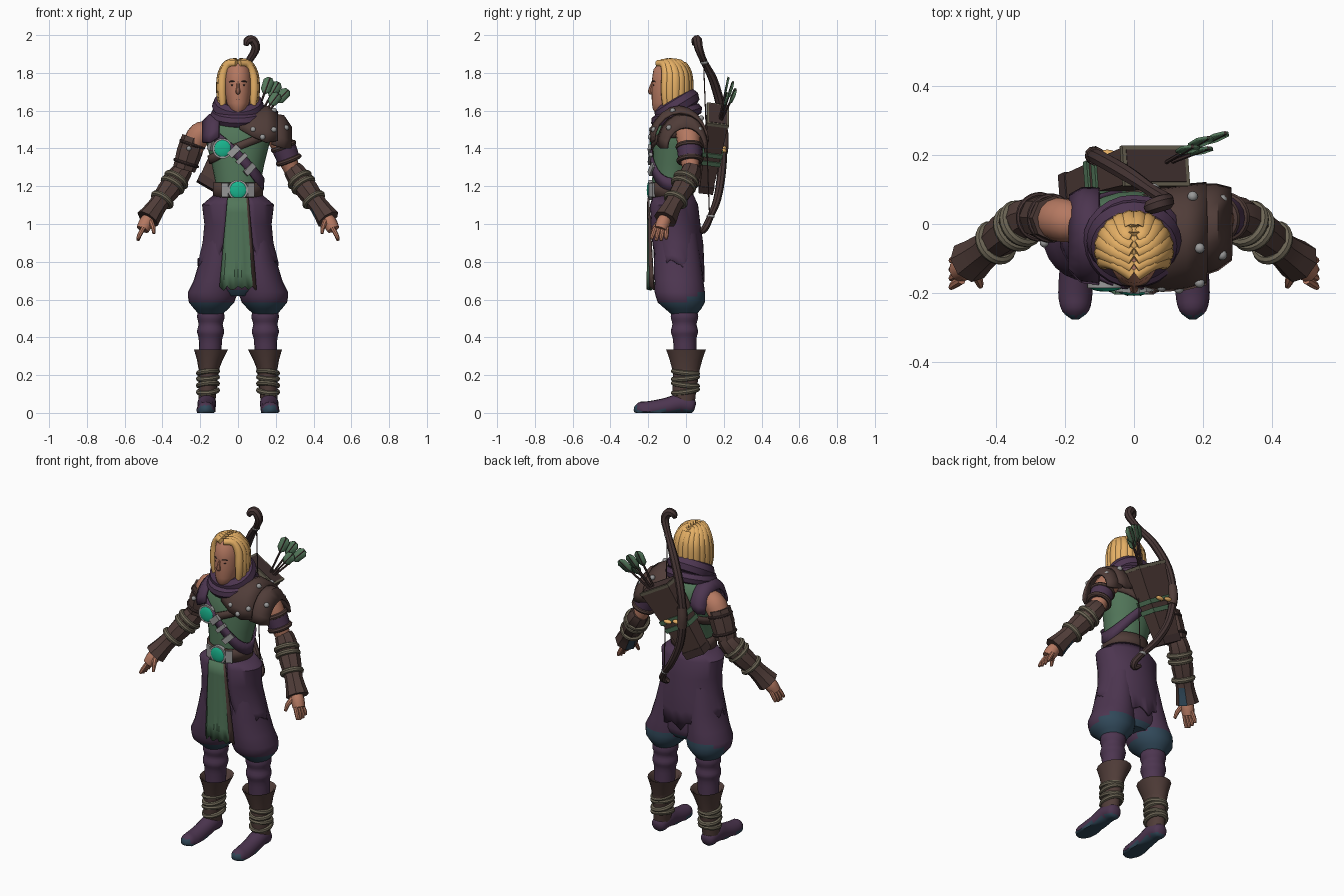
import bpy, bmesh, random
from math import sin, cos, pi, radians
from mathutils import Vector

if "Cube" in bpy.data.objects:
    bpy.data.objects.remove(bpy.data.objects["Cube"])
random.seed(4)
made = []


def colour(name, rgb):
    m = bpy.data.materials.new(name)
    m.use_nodes = True
    m.diffuse_color = (*rgb, 1)
    m.node_tree.nodes["Principled BSDF"].inputs["Base Color"].default_value = (*rgb, 1)
    return m


skin = colour("skin", (.46, .19, .12))
blond = colour("blond hair", (.78, .43, .13))
purple = colour("purple cloth", (.073, .036, .08))
green = colour("green cloth", (.083, .18, .1))
leather = colour("brown leather", (.08, .046, .04))
wrap = colour("olive strap", (.15, .13, .09))
gem = colour("teal gem", (.01, .46, .27))
blue = colour("dark blue cloth", (.03, .065, .1))
metal = colour("grey metal", (.32, .32, .32))
wood = colour("dark wood", (.06, .035, .034))


def loft(name, rings, mat, cap=True, closed=True, thick=0):
    """Skin a list of point rings into one mesh object."""
    bm = bmesh.new()
    rows = [[bm.verts.new(p) for p in ring] for ring in rings]
    n = len(rings[0])
    for a, b in zip(rows, rows[1:]):
        for i in range(n if closed else n - 1):
            j = (i + 1) % n
            bm.faces.new((a[i], a[j], b[j], b[i]))
    if cap:
        bm.faces.new(rows[0])
        bm.faces.new(rows[-1])
    bmesh.ops.recalc_face_normals(bm, faces=bm.faces)
    mesh = bpy.data.meshes.new(name)
    bm.to_mesh(mesh)
    bm.free()
    ob = bpy.data.objects.new(name, mesh)
    bpy.context.collection.objects.link(ob)
    mesh.materials.append(mat)
    if thick:
        solid = ob.modifiers.new("thickness", "SOLIDIFY")
        solid.thickness, solid.offset = thick, 0
    made.append(ob)
    return ob


def oval(cx, cy, z, rx, ry, n=24):
    return [(cx + rx * cos(2 * pi * i / n), cy + ry * sin(2 * pi * i / n), z) for i in range(n)]


def tube(name, points, mat, n=10, steps=3):
    """Round tube through (x, y, z, radius) points, smoothed between them."""
    p = [Vector(q) for q in points]
    p = [2 * p[0] - p[1]] + p + [2 * p[-1] - p[-2]]
    path = []
    for a, b, c, d in zip(p, p[1:], p[2:], p[3:]):
        for k in range(steps):
            t = k / steps
            path.append((2 * b + (c - a) * t + (2 * a - 5 * b + 4 * c - d) * t ** 2
                         + (3 * b - a - 3 * c + d) * t ** 3) / 2)
    path.append(p[-2])
    rings, u = [], None
    for i, q in enumerate(path):
        t = (path[min(i + 1, len(path) - 1)] - path[max(i - 1, 0)]).to_3d().normalized()
        u = t.orthogonal() if u is None else u - t * u.dot(t)
        u.normalize()
        v = t.cross(u)
        r = max(q.w, .002)
        rings.append([q.to_3d() + r * (u * cos(2 * pi * k / n) + v * sin(2 * pi * k / n)) for k in range(n)])
    return loft(name, rings, mat)


def prim(name, kind, mat, loc, scale=(1, 1, 1), rot=(0, 0, 0), **extra):
    getattr(bpy.ops.mesh, f"primitive_{kind}_add")(location=loc, rotation=rot, **extra)
    ob = bpy.context.object
    ob.name, ob.scale = name, scale
    ob.data.materials.append(mat)
    made.append(ob)


def ball(name, mat, loc, scale):
    prim(name, "uv_sphere", mat, loc, scale, segments=16, ring_count=8)


def ring(name, mat, loc, radius, minor, rot=(0, 0, 0), scale=(1, 1, 1)):
    prim(name, "torus", mat, loc, scale, rot, major_radius=radius, minor_radius=minor,
         major_segments=24, minor_segments=8)


def ring_on(name, mat, a, b, t, radius, minor):
    """Ring wrapped round a limb running from a to b."""
    a, b = Vector(a), Vector(b)
    ring(name, mat, a.lerp(b, t), radius, minor, (b - a).to_track_quat("Z", "Y").to_euler())


def paint(ob, mat, rule):
    ob.data.materials.append(mat)
    for face in ob.data.polygons:
        if rule(face.center):
            face.material_index = 1


# Torso: height, centre y, half width, half depth
torso = [(1.13, -.075, .12, .1), (1.22, -.075, .12, .105), (1.32, -.06, .14, .115), (1.42, -.045, .165, .13),
         (1.5, -.035, .18, .13), (1.56, -.03, .15, .1), (1.6, -.04, .08, .07)]
loft("tunic", [oval(0, cy, z, rx, ry) for z, cy, rx, ry in torso], green)


def on_torso(angle, z, gap=.01):
    for low, high in zip(torso, torso[1:]):
        if z <= high[0]:
            break
    t = (z - low[0]) / (high[0] - low[0])
    cy, rx, ry = [p + (q - p) * t for p, q in zip(low[1:], high[1:])]
    return Vector(((rx + gap) * cos(angle), cy + (ry + gap) * sin(angle), z))


def sash(name, mat, mid, slope, width, gap=.01, n=32):
    edges = [[on_torso(2 * pi * i / n, mid + slope * cos(2 * pi * i / n) + side * width / 2, gap)
              for i in range(n)] for side in (-1, 1)]
    loft(name, edges, mat, cap=False, thick=.012)


sash("shoulder_sash", purple, 1.365, -.155, .066)
sash("chest_strap", leather, 1.41, .07, .045, .006)
sash("belt", leather, 1.18, 0, .08, .007)


def jewel(name, loc):
    prim(name + "_rim", "cylinder", metal, loc, rot=(pi / 2, 0, 0), radius=.054, depth=.022, vertices=24)
    ball(name, gem, loc + Vector((0, -.008, 0)), (.046, .013, .046))


jewel("belt_gem", Vector((0, -.187, 1.18)))
jewel("brooch_gem", Vector((-.082, -.175, 1.4)))
# Buckles hugging the body: angle round the torso, height, tilt, half size
for turn, z, tilt, w, h in ((-.5, 1.18, 0, .02, .036), (.5, 1.18, 0, .02, .036), (-.12, 1.385, .8, .018, .034),
                            (.12, 1.345, .8, .012, .034), (.42, 1.29, .8, .016, .034), (-.92, 1.42, .3, .014, .03)):
    prim("buckle", "cube", metal, on_torso(turn - pi / 2, z, .016), (w, .009, h), (0, tilt, turn), size=2)

# Hips, split coat skirt and front cloth
hips = loft("hips", [oval(0, cy, z, rx, ry) for z, cy, rx, ry in (
    (1.15, -.07, .12, .1), (1.05, -.065, .16, .11), (.9, -.06, .17, .115), (.75, -.043, .2, .124),
    (.68, -.037, .2, .124), (.65, -.033, .16, .115), (.62, -.03, .1, .09))], purple)
paint(hips, blue, lambda c: c.z < .64)
coat = []
for z, cy, rx, ry, gap, rag in ((1.15, -.07, .125, .105, .35, 0), (1.1, -.067, .185, .125, .33, 0),
                                (1, -.06, .172, .13, .37, 0), (.9, -.05, .182, .135, .43, 0),
                                (.83, -.045, .2, .135, .5, .01), (.79, -.043, .21, .135, .52, .025)):
    angles = [gap + (2 * pi - 2 * gap) * i / 36 for i in range(37)]
    coat.append([(rx * sin(a), cy - ry * cos(a),
                  z + random.uniform(-rag, rag) - 3 * rag * max(-cos(a), 0)) for a in angles])
loft("coat_skirt", coat, purple, cap=False, closed=False, thick=.012)
cloth = []
for k in range(7):
    t = k / 6
    cloth.append([((.055 + .04 * t) * i / 5, -.2 + .006 * cos(i * 2.4) * t + .001 * i * i * t,
                   1.14 - .48 * t + (random.uniform(-.015, .015) if k == 6 else 0)) for i in range(-5, 6)])
front = loft("front_cloth", cloth, green, cap=False, closed=False, thick=.01)
paint(front, leather, lambda c: c.x > .047 + (1.14 - c.z) * .05)

# Legs, boots and feet
for s in (-1, 1):
    leg = loft("baggy_trouser", [oval(s * x, cy, z, rx, ry) for x, cy, z, rx, ry in (
        (.09, -.05, .95, .08, .11), (.105, -.045, .8, .1, .125), (.12, -.038, .7, .115, .13),
        (.135, -.033, .64, .13, .133), (.137, -.03, .615, .128, .13), (.14, -.025, .585, .12, .125),
        (.142, -.015, .55, .09, .095), (.145, -.01, .52, .06, .065))], purple)
    paint(leg, blue, lambda c: c.z < .59 + .7 * max(c.y, 0))
    tube("wrapped_leg", [(s * .143, -.008, .56, .06), (s * .144, -.008, .51, .073), (s * .145, -.008, .47, .064),
                         (s * .145, -.008, .43, .072), (s * .146, -.007, .39, .062), (s * .148, -.005, .31, .06)],
         purple, 16)
    loft("boot", [oval(s * x, cy, z, rx, ry) for x, cy, z, rx, ry in (
        (.165, -.005, .04, .044, .05), (.163, -.01, .1, .047, .062), (.157, 0, .2, .05, .068),
        (.15, 0, .26, .058, .076))], leather)
    loft("boot_cuff", [oval(s * x, cy, z, rx, ry, 16) for x, cy, z, rx, ry in (
        (.155, 0, .23, .054, .073), (.149, 0, .28, .068, .086), (.143, 0, .335, .09, .105),
        (.145, 0, .325, .075, .088), (.149, 0, .28, .055, .066))], leather, cap=False)
    for z, tilt in ((.115, .15), (.15, -.12), (.185, .1), (.215, -.1)):
        ring("boot_strap", wrap, (s * .159, -.003, z), .05, .014, (tilt, s * .1, 0), (1, 1.22, 1))
    foot = tube("foot", [(s * .165, .048, .03, .02), (s * .165, .03, .035, .042), (s * .165, -.03, .05, .05),
                         (s * .167, -.11, .03, .048), (s * .17, -.2, .012, .05), (s * .17, -.25, .02, .04),
                         (s * .17, -.275, .025, .012)], purple, 14)
    for v in foot.data.vertices:
        v.co.z = max(v.co.z, 0)
    paint(foot, blue, lambda c: c.z < .014 or c.y < -.255 and c.z < .04)

# Arms, bracers and hands
for s in (-1, 1):
    def side(*points):
        return [(s * x, *rest) for x, *rest in points]

    tube("arm", side((.16, 0, 1.49, .055), (.2, .01, 1.475, .064), (.235, .015, 1.42, .06),
                     (.265, .02, 1.34, .05), (.3, .023, 1.26, .04), (.37, -.025, 1.17, .035),
                     (.45, -.09, 1.06, .03)), skin, 14)
    start, end = side((.295, .025, 1.28), (.455, -.095, 1.05))
    bracer = tube("bracer", side((.285, .028, 1.295, .05), (.31, .02, 1.26, .058), (.37, -.025, 1.175, .06),
                                 (.425, -.07, 1.1, .05), (.478, -.11, 1.025, .064)), leather, 8, 2)
    paint(bracer, blue, lambda c: s * c.x + c.z < 1.46 and c.y > -.1)
    for t in (.2, .32, .66):
        ring_on("bracer_strap", wrap, start, end, t, .06 - .01 * t, .015)
    tube("palm", side((.46, -.1, 1.05, .028), (.485, -.12, 1.01, .038), (.505, -.135, .97, .034)), skin)
    for k in range(4):
        off = (k - 1.5) * .02
        tube("finger", side((.5, -.132 + off, .98, .013), (.522, -.14 + off * 1.2, .94, .012),
                            (.53, -.145 + off * 1.3, .908 + abs(off) * .4, .008)), skin, 8, 2)
    tube("thumb", side((.465, -.13, 1.02, .016), (.45, -.165, .985, .013), (.445, -.18, .95, .008)), skin, 8, 2)
tube("right_arm_guard", [(-.232, .016, 1.455, .066), (-.257, .017, 1.38, .068), (-.285, .022, 1.29, .06)], leather, 8, 1)
for t in (.2, .8):
    ring_on("guard_edge", wood, (-.232, .016, 1.455), (-.285, .022, 1.29), t, .064, .008)
ball("guard_stud", metal, (-.26, -.055, 1.4), (.013, .013, .013))
tube("left_arm_band", [(.237, .015, 1.42, .066), (.272, .021, 1.33, .06)], purple, 16, 1)
for t in (.1, .9):
    ring_on("band_edge", leather, (.237, .015, 1.42), (.272, .021, 1.33), t, .058, .014)


# Layered left shoulder guard and right shoulder strap
def shell(name, mat, sections):
    arcs = [[(x, (front + back) / 2 - (back - front) / 2 * cos(pi * i / 10),
              low + (top - low) * sin(pi * i / 10)) for i in range(11)] for x, top, low, front, back in sections]
    loft(name, arcs, mat, cap=False, closed=False, thick=.014)


shell("shoulder_guard_top", leather, [(.01, 1.57, 1.5, -.17, .08), (.08, 1.6, 1.46, -.19, .1),
                                      (.15, 1.62, 1.43, -.185, .11), (.21, 1.59, 1.44, -.17, .115)])
shell("shoulder_guard_edge", leather, [(.18, 1.58, 1.42, -.15, .11), (.24, 1.57, 1.4, -.13, .11),
                                       (.28, 1.51, 1.4, -.1, .1)])
shell("shoulder_strap", purple, [(-.185, 1.54, 1.43, -.13, .08), (-.15, 1.575, 1.43, -.165, .1),
                                 (-.1, 1.59, 1.46, -.17, .1)])
for x, y, z in ((.08, -.182, 1.5), (.19, -.17, 1.5), (.13, -.187, 1.46), (.19, -.07, 1.6),
                (.17, .08, 1.56), (.255, -.09, 1.51), (.255, .07, 1.5)):
    ball("guard_stud", metal, (x, y, z), (.015, .015, .015))

# Neck, scarf, head and face
tube("neck", [(0, -.05, 1.55, .055), (0, -.075, 1.68, .05)], skin, 16)
ring("scarf_lower", purple, (0, -.05, 1.575), .105, .036, (.3, 0, 0), (1.05, 1, 1))
ring("scarf_upper", purple, (0, -.048, 1.625), .085, .04, (.55, 0, 0), (1.1, 1.05, 1.2))
loft("head", [oval(0, cy, z, rx, ry) for z, cy, rx, ry in (
    (1.59, -.135, .022, .028), (1.605, -.125, .042, .05), (1.64, -.108, .06, .073), (1.7, -.095, .07, .087),
    (1.76, -.09, .072, .091), (1.82, -.09, .064, .082), (1.86, -.09, .035, .045))], skin)
tube("nose", [(0, -.176, 1.755, .006), (0, -.187, 1.72, .009), (0, -.188, 1.7, .013), (0, -.18, 1.69, .008)], skin, 8)
ball("mouth", leather, (0, -.175, 1.658), (.018, .006, .003))
for s in (-1, 1):
    ball("eye", wood, (s * .028, -.17, 1.735), (.01, .005, .004))
    tube("eyebrow", [(s * .016, -.178, 1.753, .002), (s * .032, -.173, 1.757, .004),
                     (s * .046, -.161, 1.751, .002)], leather, 6)

# Hair: a cap under broad locks falling from a middle parting
ball("hair_cap", blond, (0, -.06, 1.76), (.095, .083, .11))
for s in (-1, 1):
    for k in range(7):
        f = k / 6
        a = radians(-24 + 106 * f)
        y = -.148 + .125 * f
        fat = .75 + .25 * min(1, 3 * f)

        def at(r, z, size, blend=1):
            return (s * (.09 - .007 * min(1, 3 * f)) * r * cos(a),
                    y + (-.075 + .082 * r * sin(a) - y) * blend, z, size * fat)

        tube("hair_lock", [(s * .006, y, 1.85 + .012 * sin(pi * f), .018), at(.6, 1.845, .028, .6), at(.95, 1.795, .031),
                           at(1.04, 1.72, .031), at(1, 1.65 - .01 * f, .026), at(.92, 1.565 + .05 * f, .006)], blond, 10)

# Quiver slung across the back
base, mouth = Vector((-.155, .105, 1.2)), Vector((.06, .168, 1.575))
across = Vector((.86, 0, -.5))
deep = (mouth - base).cross(across).normalized()


def quiver_part(name, mat, t0, t1, grow=0):
    rows = []
    for t in (t0, t1):
        w, d = .065 + .04 * t + grow, .035 + .02 * t + grow
        c = base.lerp(mouth, t)
        rows.append([c + across * w * i + deep * d * j for i, j in ((-1, -1), (1, -1), (1, 1), (-1, 1))])
    loft(name, rows, mat)


quiver_part("quiver", leather, 0, 1)
quiver_part("quiver_rim", wrap, .98, 1.02, .004)
quiver_part("quiver_mouth", wood, .98, 1.025, -.008)
quiver_part("quiver_foot", wood, -.02, .08, .004)
for t in (.4, .52):
    quiver_part("quiver_cloth", green, t, t + .06, .007)
for x, y, z in ((.03, .065, 0), (-.03, .065, .015)):
    ball("quiver_knot", blond, base.lerp(mouth, .5) + Vector((x, y, z)), (.026, .014, .012))

# Arrows with flat feathers
for tip in ((.17, .225, 1.775), (.215, .25, 1.75), (.265, .264, 1.71), (.215, .22, 1.69)):
    root, tip = Vector((.07, .165, 1.5)), Vector(tip)
    spread = (tip - root).cross(Vector((0, 1, 0))).normalized()
    tube("arrow_shaft", [(*root, .006), (*tip, .006)], wood, 6, 1)
    loft("arrow_feather", [[root.lerp(tip, t) + spread * r * i for i in (-1, 0, 1)]
                           for t, r in ((.68, .004), (.76, .027), (.94, .029), (1, .012))],
         green, cap=False, closed=False, thick=.008)

# Bow with curled ends, grip and string
tube("bow", [(.042, .045, 1.945, .012), (.05, .05, 1.968, .022), (.076, .06, 1.974, .025), (.094, .068, 1.93, .023),
             (.055, .095, 1.86, .019), (-.02, .145, 1.76, .024), (-.09, .185, 1.61, .024), (-.115, .197, 1.44, .023),
             (-.09, .188, 1.27, .023), (-.02, .165, 1.13, .021), (.05, .13, 1.04, .018), (.085, .105, .985, .02),
             (.07, .09, .965, .018), (.042, .11, .978, .01)], wood, 8, 4)
tube("bow_grip", [(-.11, .196, 1.5, .027), (-.115, .198, 1.44, .028), (-.11, .196, 1.38, .027)], leather)
tube("bow_string", [(.06, .093, 1.86, .003), (.06, .125, 1.03, .003)], wood, 6, 1)
for loc in ((.055, .096, 1.855), (.05, .13, 1.04)):
    ball("bow_cap", metal, loc, (.022, .022, .012))

# Smooth shading with sharp edges kept
bpy.ops.object.select_all(action="DESELECT")
for ob in made:
    ob.select_set(True)
bpy.context.view_layer.objects.active = made[0]
bpy.ops.object.shade_smooth_by_angle(angle=radians(40))
